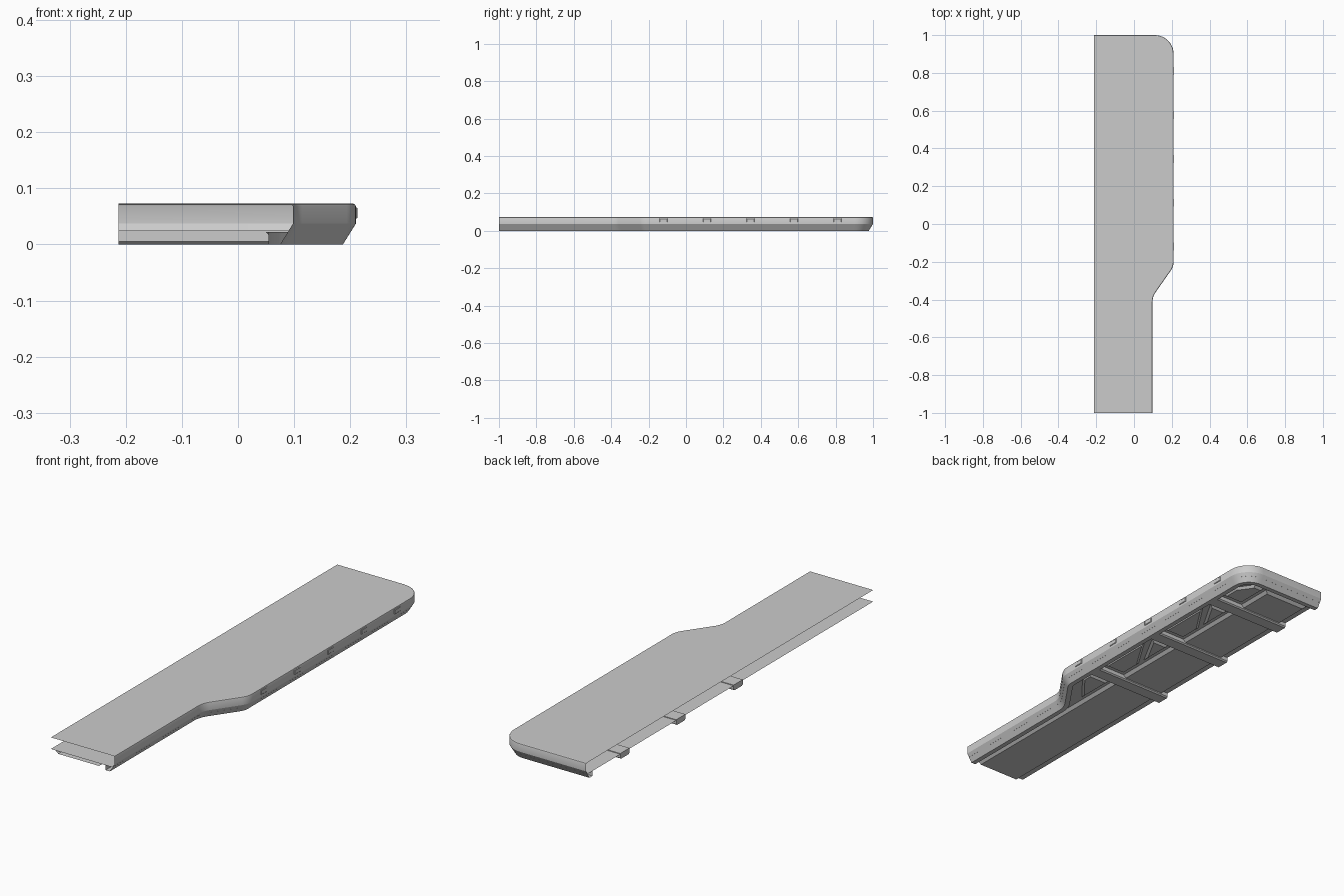
import bpy, bmesh, math
from mathutils import Vector

if "Cube" in bpy.data.objects:
    bpy.data.objects.remove(bpy.data.objects["Cube"])

LEFT, TOP, FLOOR = -0.213, 0.073, 0.022


def make(name, verts, faces, smooth=False):
    me = bpy.data.meshes.new(name)
    me.from_pydata(verts, [], faces)
    bm = bmesh.new()
    bm.from_mesh(me)
    bmesh.ops.recalc_face_normals(bm, faces=bm.faces)
    bm.to_mesh(me)
    bm.free()
    ob = bpy.data.objects.new(name, me)
    bpy.context.collection.objects.link(ob)
    if smooth:
        bpy.context.view_layer.objects.active = ob
        ob.select_set(True)
        bpy.ops.object.shade_smooth_by_angle(angle=math.radians(25))
        ob.select_set(False)
    return ob


def rounded(corners, steps=10):
    """Open path; each inner corner (x, y, radius) becomes an arc-like curve."""
    out = [Vector(corners[0][:2])]
    for a, b, c in zip(corners, corners[1:], corners[2:]):
        p = Vector(b[:2])
        u = (Vector(a[:2]) - p).normalized()
        v = (Vector(c[:2]) - p).normalized()
        half = u.angle(v) / 2
        centre = p + (u + v).normalized() * b[2] / math.sin(half)
        s = p + u * b[2] / math.tan(half) - centre
        e = p + v * b[2] / math.tan(half) - centre
        turn = s.angle(e)
        for i in range(steps + 1):
            t = i / steps
            out.append(centre + (s * math.sin((1 - t) * turn) + e * math.sin(t * turn)) / math.sin(turn))
    return out + [Vector(corners[-1][:2])]


def inset(path, d):
    """Shift the outline inward by d with mitred joints."""
    res = []
    for i, p in enumerate(path):
        ns = []
        for a, b in ((i - 1, i), (i, i + 1)):
            if a >= 0 and b < len(path):
                t = (path[b] - path[a]).normalized()
                ns.append(Vector((t.y, -t.x)))
        n = sum(ns, Vector((0, 0))).normalized()
        res.append(p + n * d / n.dot(ns[0]))
    return res


def emboss(name, pts, z0, z1, d):
    """Raised panel hanging below the floor, with sloping sides."""
    n = len(pts)
    c = [Vector(p) for p in pts]
    low = []
    for i in range(n):
        u = (c[i] - c[i - 1]).normalized()
        v = (c[(i + 1) % n] - c[i]).normalized()
        nu, nv = Vector((-u.y, u.x)), Vector((-v.y, v.x))
        m = (nu + nv).normalized()
        low.append(c[i] + m * d / m.dot(nu))
    verts = [(p.x, p.y, z0) for p in c] + [(p.x, p.y, z1) for p in low]
    faces = [(i, (i + 1) % n, n + (i + 1) % n, n + i) for i in range(n)]
    make(name, verts, faces + [tuple(range(n, 2 * n))])


outline = rounded([(LEFT, 1, 0), (0.21, 1, 0.1), (0.21, -0.225, 0.09),
                   (0.098, -0.385, 0.09), (0.098, -1, 0)])


def sheet(name, d, z):
    pts = inset(outline, d)
    pts.append(Vector((LEFT, -1)))
    make(name, [(p.x, p.y, z) for p in pts], [tuple(range(len(pts)))])


# Top deck and floor sheets
sheet("top_deck", 0.005, TOP)
sheet("floor_sheet", 0.009, FLOOR)

# Rim wall swept round the outline, turned under into a bottom lip
profile = [(0.005, TOP), (0.0015, TOP - 0.0015), (0, TOP - 0.005), (0, 0.037),
           (0.023, 0), (0.044, 0), (0.044, FLOOR)]
verts, faces = [], []
for d, z in profile:
    verts += [(p.x, p.y, z) for p in inset(outline, d)]
n = len(outline)
for r in range(len(profile) - 1):
    faces += [(r * n + i, r * n + i + 1, (r + 1) * n + i + 1, (r + 1) * n + i) for i in range(n - 1)]
make("rim_wall", verts, faces, True)

# Long pressed floor panel, running open to the front end
x0, x1, y1, zl = -0.19, 0.035, 0.93, 0.010
make("long_floor_panel",
     [(x0, -1, FLOOR), (x0 + .013, -1, zl), (x1 - .013, -1, zl), (x1, -1, FLOOR),
      (x0, y1, FLOOR), (x0 + .013, y1 - .013, zl), (x1 - .013, y1 - .013, zl), (x1, y1, FLOOR)],
     [(0, 1, 5, 4), (1, 2, 6, 5), (2, 3, 7, 6), (4, 5, 6, 7)])

# Cross beams under the floor, with small raised side panels between them
beams = (-0.06, 0.34, 0.73)
for k, y in enumerate(beams):
    sec = [(-.032, .025), (-.032, .005), (-.026, 0), (.026, 0), (.032, .005), (.032, .025)]
    v = [(x, y + a, z) for x in (LEFT, 0.172) for a, z in sec]
    f = [(i, (i + 1) % 6, 6 + (i + 1) % 6, 6 + i) for i in range(6)]
    make(f"cross_beam_{k + 1}", v, f + [tuple(range(6)), tuple(range(6, 12))])

for k, (a, b) in enumerate(((-0.01, 0.29), (0.39, 0.68))):
    emboss(f"side_panel_{k + 1}", [(0.05, a), (0.155, a), (0.155, b - 0.03), (0.05, a + 0.10)],
           FLOOR, 0.012, 0.010)
    emboss(f"corner_panel_{k + 1}", [(0.05, a + 0.135), (0.14, b), (0.05, b)],
           FLOOR, 0.012, 0.010)
emboss("front_side_panel", [(0.05, -0.29), (0.155, -0.16), (0.155, -0.11), (0.05, -0.11)],
       FLOOR, 0.012, 0.010)
emboss("back_side_panel", [(0.05, 0.78), (0.15, 0.78), (0.15, 0.86), (0.10, 0.93), (0.05, 0.93)],
       FLOOR, 0.012, 0.010)

# Small marker lamps along the outer wall
for k in range(5):
    y = -0.12 + 0.2325 * k
    v = [(x, y + sy * h, 0.056 + sz * (h - 0.011)) for x, h in ((0.207, .021), (0.2115, .021), (0.213, .019))
         for sy, sz in ((-1, -1), (1, -1), (1, 1), (-1, 1))]
    f = [(r + i, r + (i + 1) % 4, r + 4 + (i + 1) % 4, r + 4 + i) for r in (0, 4) for i in range(4)]
    make(f"side_lamp_{k + 1}", v, f + [(8, 9, 10, 11)])
